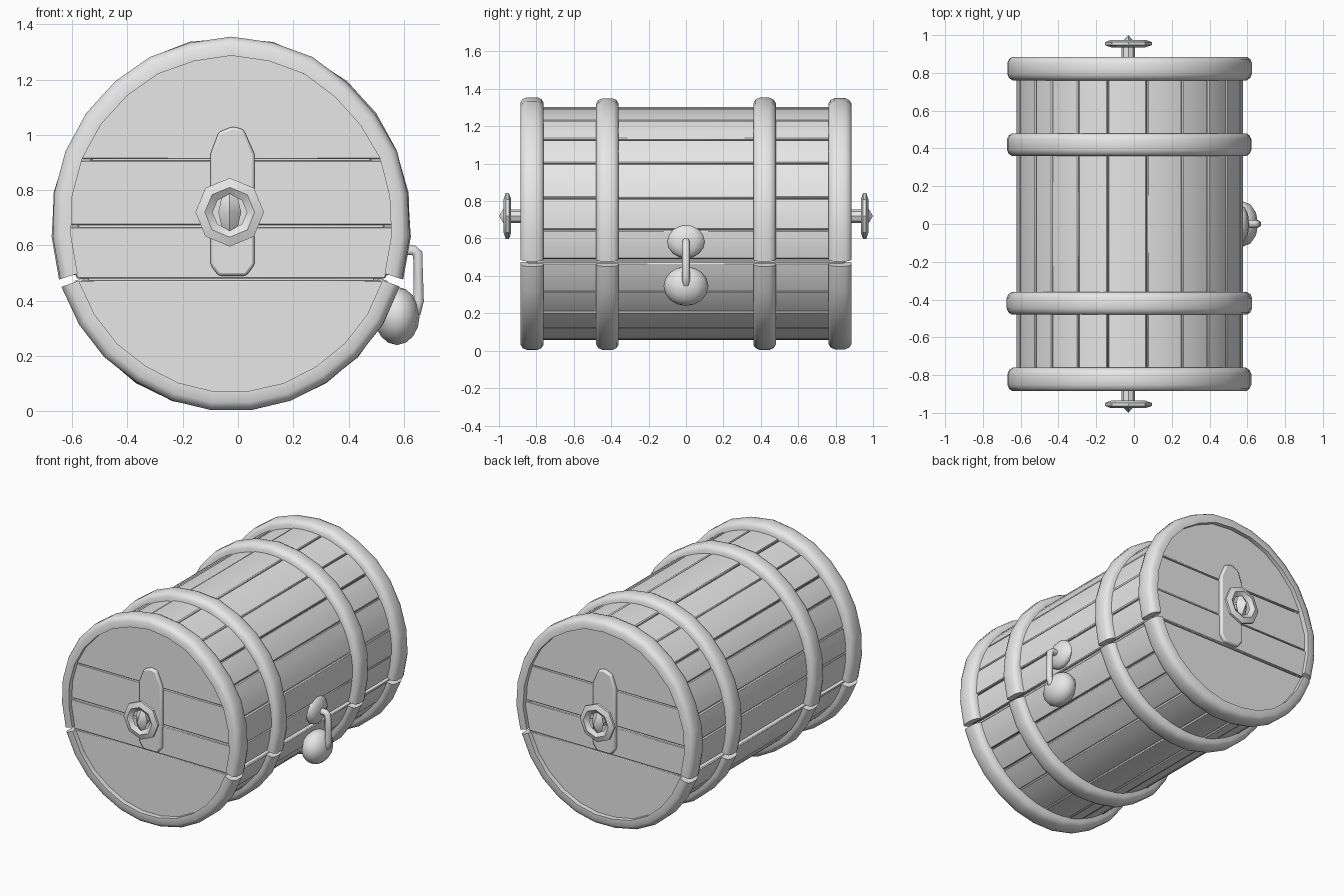
import bpy, bmesh, math, random
from mathutils import Matrix, Vector

random.seed(4)
if "Cube" in bpy.data.objects:
    bpy.data.objects.remove(bpy.data.objects["Cube"], do_unlink=True)

CX, CZ, STRETCH = -0.025, 0.677, 1.04   # axis of the barrel, slight height stretch
SEAM = 18.4                             # lid seam, degrees below the axis

grey = bpy.data.materials.new("plain grey")
grey.use_nodes = True
grey.diffuse_color = (0.8, 0.8, 0.8, 1)
grey.node_tree.nodes["Principled BSDF"].inputs["Base Color"].default_value = (0.8, 0.8, 0.8, 1)


def finish(name, bm, bevel=0, segments=2, angle=35):
    bmesh.ops.recalc_face_normals(bm, faces=bm.faces)
    mesh = bpy.data.meshes.new(name)
    bm.to_mesh(mesh)
    bm.free()
    mesh.materials.append(grey)
    obj = bpy.data.objects.new(name, mesh)
    bpy.context.collection.objects.link(obj)
    if bevel:
        mod = obj.modifiers.new("soft edges", 'BEVEL')
        mod.width, mod.segments = bevel, segments
    bpy.ops.object.select_all(action='DESELECT')
    obj.select_set(True)
    bpy.context.view_layer.objects.active = obj
    bpy.ops.object.shade_smooth_by_angle(angle=math.radians(angle))
    return obj


def sweep(bm, section, start, end, steps, jitter=0.0):
    """Carry a (radius, y) section along an arc about the barrel axis."""
    rings = []
    for i in range(steps + 1):
        a = math.radians(start + (end - start) * i / steps)
        d = random.uniform(-jitter, jitter)
        rings.append([bm.verts.new((CX + (r + d) * math.cos(a), y,
                                    CZ + (r + d) * STRETCH * math.sin(a)))
                      for r, y in section])
    n = len(section)
    for a, b in zip(rings, rings[1:]):
        for j in range(n):
            k = (j + 1) % n
            bm.faces.new((a[j], a[k], b[k], b[j]))
    bm.faces.new(rings[0])
    bm.faces.new(rings[-1])


# The two halves of the barrel: lid and base
halves = {"lid": (-SEAM, 180 + SEAM, 13, 16), "base": (180 + SEAM, 360 - SEAM, 9, 11)}

# Staves, each with a little variation in width and height
for half, (a0, a1, count, steps) in halves.items():
    a0, a1 = a0 + 0.7, a1 - 0.7
    cuts = [a0 + (a1 - a0) * (i + (random.uniform(-.2, .2) if 0 < i < count else 0)) / count
            for i in range(count + 1)]
    bm = bmesh.new()
    for s, e in zip(cuts, cuts[1:]):
        r = 0.600 + random.uniform(-0.004, 0.005)
        sweep(bm, [(0.55, -0.85), (r, -0.85), (r, 0.85), (0.55, 0.85)], s + .15, e - .15, 3)
    finish(half + "_staves", bm, 0.006, 1)

# Solid lining behind the stave seams
bm = bmesh.new()
bmesh.ops.create_cone(bm, cap_ends=True, segments=48, radius1=0.575, radius2=0.575, depth=1.66)
bmesh.ops.transform(bm, verts=bm.verts, matrix=Matrix.Translation((CX, 0, CZ))
                    @ Matrix.Diagonal((1, 1, STRETCH, 1)) @ Matrix.Rotation(math.pi / 2, 4, 'X'))
finish("lining", bm)

# Hoops with rounded outer edges, split at the lid seam
for label, y, w in (("front_end", -0.823, .062), ("front_middle", -0.42, .06),
                    ("back_middle", 0.42, .06), ("back_end", 0.823, .062)):
    section = [(.583, -w), (.622, -w), (.64, -w * .8), (.649, -w * .45),
               (.649, w * .45), (.64, w * .8), (.622, w), (.583, w)]
    for half, (a0, a1, count, steps) in halves.items():
        bm = bmesh.new()
        sweep(bm, [(r, y + d) for r, d in section], a0 + 1.2, a1 - 1.2, steps, 0.003)
        finish(label + "_hoop_" + half, bm, angle=50)

# Both ends: horizontal boards, backing plate, turn wheel
for label, side in (("front", -1), ("back", 1)):
    levels = [0, .477, .67, .91, 1.4]
    bm = bmesh.new()
    for i, (lo, hi) in enumerate(zip(levels, levels[1:])):
        part = bmesh.new()
        bmesh.ops.create_circle(part, cap_ends=True, segments=48, radius=0.59)
        y = side * (0.853 + 0.005 * (i % 2))
        bmesh.ops.transform(part, verts=part.verts, matrix=Matrix.Translation((CX, y, CZ))
                            @ Matrix.Diagonal((1, 1, STRETCH, 1))
                            @ Matrix.Rotation(math.pi / 2, 4, 'X'))
        for z, up in ((lo + .003, -1), (hi - .003, 1)):
            bmesh.ops.bisect_plane(part, geom=part.verts[:] + part.edges[:] + part.faces[:],
                                   plane_co=(0, 0, z), plane_no=(0, 0, up), clear_outer=True)
        new = bmesh.ops.extrude_face_region(part, geom=part.faces[:])["geom"]
        bmesh.ops.translate(part, vec=(0, -side * 0.06, 0),
                            verts=[v for v in new if isinstance(v, bmesh.types.BMVert)])
        temp = bpy.data.meshes.new("temp")
        part.to_mesh(temp)
        part.free()
        bm.from_mesh(temp)
        bpy.data.meshes.remove(temp)
    finish(label + "_boards", bm, 0.006, 1)

    bm = bmesh.new()
    outline = [(-.05, -.27), (.05, -.27), (.08, -.23), (.08, .17),
               (.04, .26), (0, .27), (-.05, .25), (-.08, .17), (-.08, -.23)]
    face = bm.faces.new([bm.verts.new((-.02 + x, side * .84, .76 + z)) for x, z in outline])
    new = bmesh.ops.extrude_face_region(bm, geom=[face])["geom"]
    bmesh.ops.translate(bm, vec=(0, side * .04, 0),
                        verts=[v for v in new if isinstance(v, bmesh.types.BMVert)])
    finish(label + "_plate", bm, 0.01)

    # Stem, then an eight-sided ring with a pointed hub across it
    hub = Matrix.Translation((-.03, side * .955, .72))
    turn = Matrix.Rotation(math.pi / 2, 4, 'X')
    bm = bmesh.new()
    bmesh.ops.create_cone(bm, cap_ends=True, segments=8, radius1=.036, radius2=.036, depth=.1,
                          matrix=Matrix.Translation((-.03, side * .9, .72)) @ turn)
    finish(label + "_stem", bm)
    bm = bmesh.new()
    bmesh.ops.create_cone(bm, segments=8, radius1=.075, radius2=.0, depth=.045,
                          matrix=hub @ Matrix.Diagonal((.55, 1, 1, 1))
                          @ Matrix.Translation((0, side * .022, 0))
                          @ Matrix.Rotation(-side * math.pi / 2, 4, 'X'), cap_ends=True)
    finish(label + "_wheel_hub", bm)
    bm = bmesh.new()
    rings = []
    for i in range(8):
        a = math.tau * i / 8
        rings.append([bm.verts.new(hub @ Vector((r * math.cos(a), d, r * math.sin(a))))
                      for r, d in ((.062, 0), (.09, -.02), (.124, -.008), (.124, .008), (.09, .02))])
    for i, a in enumerate(rings):
        b = rings[(i + 1) % 8]
        for j in range(5):
            k = (j + 1) % 5
            bm.faces.new((a[j], a[k], b[k], b[j]))
    finish(label + "_wheel_ring", bm)

# Latch on the left side: upper boss, lower ball and hasp bar
for name, centre, size in (("latch_boss", (.565, 0, .585), (.045, .1, .09)),
                           ("latch_ball", (.575, 0, .345), (.082, .12, .105))):
    bm = bmesh.new()
    bmesh.ops.create_uvsphere(bm, u_segments=12, v_segments=8, radius=1,
                              matrix=Matrix.Translation(centre) @ Matrix.Diagonal((*size, 1)))
    finish(name, bm, angle=50)

curve = bpy.data.curves.new("hasp_bar", 'CURVE')
curve.dimensions = '3D'
curve.bevel_depth, curve.bevel_resolution = 0.021, 1
curve.use_fill_caps = True
path = [(.57, .585), (.635, .582), (.65, .57), (.654, .4), (.645, .36), (.59, .32)]
spline = curve.splines.new('POLY')
spline.points.add(len(path) - 1)
for p, (x, z) in zip(spline.points, path):
    p.co = (x, 0, z, 1)
curve.materials.append(grey)
bpy.context.collection.objects.link(bpy.data.objects.new("hasp_bar", curve))
